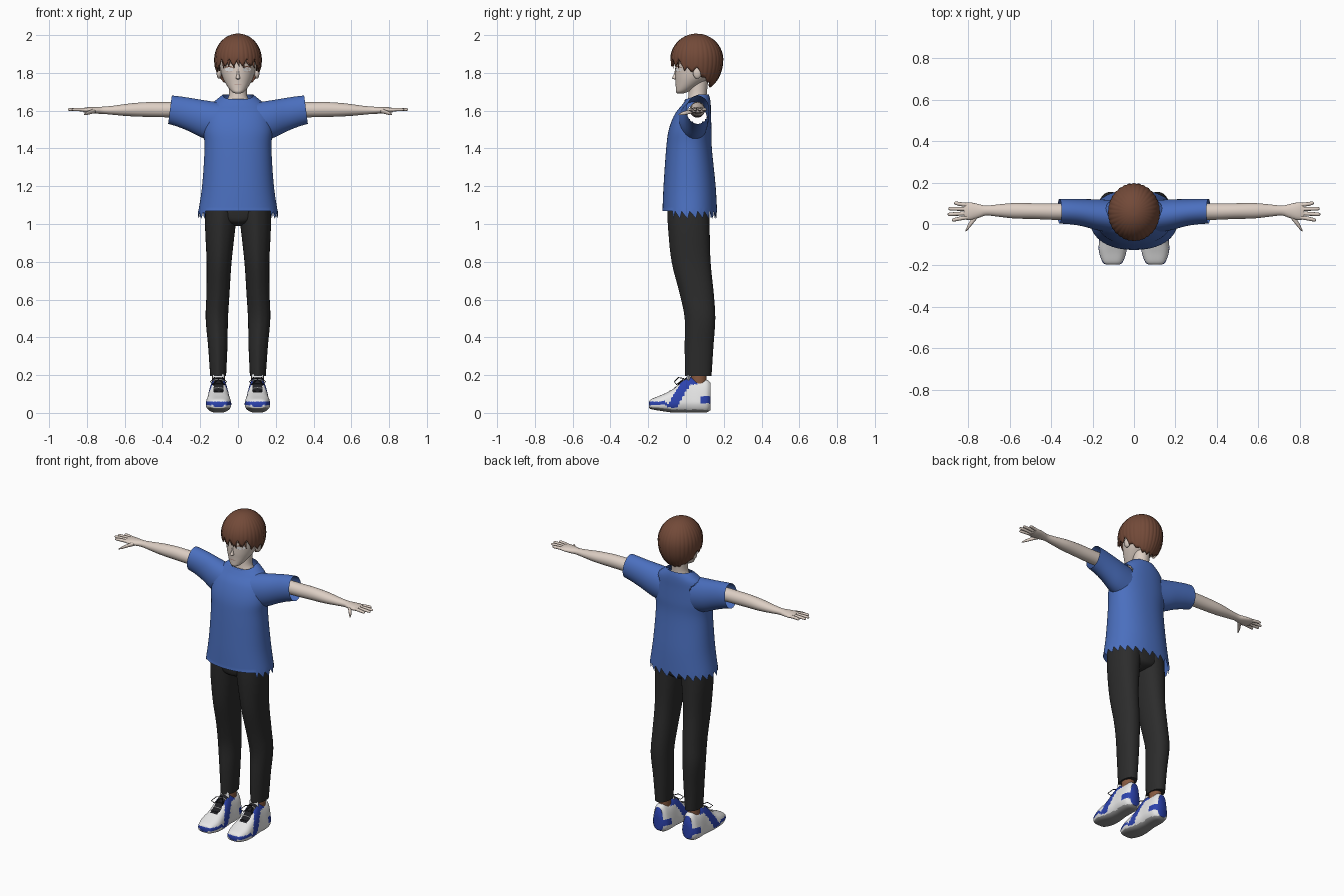
import bpy, bmesh, math
from mathutils import Vector
from mathutils.bvhtree import BVHTree

if "Cube" in bpy.data.objects:
    bpy.data.objects.remove(bpy.data.objects["Cube"])


def material(name, rgb):
    m = bpy.data.materials.new(name)
    m.use_nodes = True
    m.diffuse_color = (*rgb, 1)
    m.node_tree.nodes["Principled BSDF"].inputs["Base Color"].default_value = (*rgb, 1)
    return m


SKIN = material("pale skin", (.72, .62, .55))
HAIR = material("brown hair", (.17, .068, .04))
SHIRT = material("blue cloth", (.07, .16, .52))
PANTS = material("black cloth", (.025, .025, .025))
WHITE = material("white", (.82, .82, .82))
BLUE = material("shoe blue", (.025, .055, .42))
SOLE = material("sole grey", (.3, .3, .3))
ANKLE = material("brown sock", (.24, .1, .05))
DARK = material("dark lace", (.015, .015, .018))
LIP = material("lip pink", (.45, .28, .24))
SIDES = {"left": 1, "right": -1}


def finish(name, bm, mats, rule=None, angle=50):
    """Turn a bmesh into a shaded object, colouring faces by an optional rule."""
    bmesh.ops.recalc_face_normals(bm, faces=bm.faces)
    bm.normal_update()
    if rule:
        for f in bm.faces:
            f.material_index = rule(f.calc_center_median(), f.normal)
    me = bpy.data.meshes.new(name)
    bm.to_mesh(me)
    bm.free()
    ob = bpy.data.objects.new(name, me)
    bpy.context.collection.objects.link(ob)
    for m in mats:
        me.materials.append(m)
    bpy.ops.object.select_all(action='DESELECT')
    ob.select_set(True)
    bpy.context.view_layer.objects.active = ob
    bpy.ops.object.shade_smooth_by_angle(angle=math.radians(angle))
    return ob


def smooth(st, n):
    """Catmull-Rom refinement of a list of stations."""
    out = []
    for i in range(len(st) - 1):
        quad = zip(st[max(i - 1, 0)], st[i], st[i + 1], st[min(i + 2, len(st) - 1)])
        quad = list(quad)
        for k in range(n):
            t = k / n
            out.append([b + .5 * t * (c - a + t * (2*a - 5*b + 4*c - d + t * (3*(b - c) + d - a)))
                        for a, b, c, d in quad])
    return out + [list(st[-1])]


def grid(rows, caps):
    """Skin closed rings of points into a bmesh."""
    bm = bmesh.new()
    rings = [[bm.verts.new(p) for p in row] for row in rows]
    n = len(rings[0])
    for lo, hi in zip(rings, rings[1:]):
        for j in range(n):
            bm.faces.new((lo[j], lo[(j+1) % n], hi[(j+1) % n], hi[j]))
    if caps:
        bm.faces.new(rings[0])
        bm.faces.new(rings[-1])
    return bm


def tube(name, st, mats, axis="Z", seg=32, steps=4, e=2, warp=None, caps=True,
         rule=None, cut=None):
    """Loft of rings; a station is x, y, z and two ring radii."""
    rows = []
    refined = smooth(st, steps)
    for i, (x, y, z, a, b) in enumerate(refined):
        row = []
        for j in range(seg):
            th = 2 * math.pi * j / seg
            c, s = (math.copysign(abs(f(th)) ** (2/e), f(th)) for f in (math.cos, math.sin))
            off = {"X": (0, a*c, b*s), "Y": (a*c, 0, b*s), "Z": (a*c, b*s, 0)}[axis]
            p = Vector((x, y, z)) + Vector(off)
            if warp:
                warp(p, i / (len(refined) - 1), th, j)
            row.append(p)
        rows.append(row)
    bm = grid(rows, caps)
    if cut:
        gone = [f for f in bm.faces if cut(f.calc_center_median())]
        bmesh.ops.delete(bm, geom=gone, context='FACES')
    return finish(name, bm, mats, rule)


def ball(name, loc, size, mat):
    bm = bmesh.new()
    bmesh.ops.create_uvsphere(bm, u_segments=20, v_segments=12, radius=1)
    for v in bm.verts:
        v.co = Vector(loc) + v.co * Vector(size)
    return finish(name, bm, [mat])


def surface(ob):
    return BVHTree.FromPolygons([v.co for v in ob.data.vertices],
                                [p.vertices for p in ob.data.polygons])


def cord(name, pts, r, mat):
    cu = bpy.data.curves.new(name, 'CURVE')
    cu.dimensions, cu.bevel_depth, cu.bevel_resolution = '3D', r, 1
    sp = cu.splines.new('POLY')
    sp.points.add(len(pts) - 1)
    for q, p in zip(sp.points, pts):
        q.co = (*p, 1)
    cu.materials.append(mat)
    bpy.context.collection.objects.link(bpy.data.objects.new(name, cu))


# Head, neck and ears
head = tube("head", [(0, -.032, 1.69, .012, .012), (0, -.02, 1.70, .032, .033),
                     (0, -.002, 1.72, .05, .052), (0, .022, 1.75, .069, .077),
                     (0, .042, 1.78, .083, .099), (0, .055, 1.82, .093, .112),
                     (0, .06, 1.87, .098, .115), (0, .06, 1.92, .09, .105),
                     (0, .06, 1.97, .04, .05)], [SKIN], seg=40)
tube("neck", [(0, .06, 1.625, .08, .05), (0, .06, 1.65, .062, .05),
              (0, .062, 1.69, .047, .048), (0, .07, 1.78, .05, .05)], [SKIN])
tube("nose", [(0, -.056, 1.765, .004, .004), (0, -.061, 1.772, .011, .013),
              (0, -.055, 1.79, .007, .01), (0, -.05, 1.825, .005, .006)], [SKIN], seg=12)
face = surface(head)


def plate(name, x, z, w, h, mat, bend=0, lift=.002):
    """Thin painted oval that follows the face."""
    pts = []
    for i in range(20):
        th = 2 * math.pi * i / 20
        dx = w * math.cos(th)
        px, pz = x + dx, z + h * math.sin(th) - bend * (dx / w) ** 2
        hit = face.ray_cast(Vector((px, -1, pz)), Vector((0, 1, 0)))[0]
        pts.append(hit - Vector((0, lift, 0)))
    bm = bmesh.new()
    bm.faces.new([bm.verts.new(p) for p in pts])
    finish(name, bm, [mat])


for side, s in SIDES.items():
    plate(side + "_eye", s*.047, 1.82, .021, .013, WHITE, .002)
    plate(side + "_lash", s*.047, 1.833, .024, .0028, HAIR, .006, .003)
    plate(side + "_lower_lash", s*.047, 1.807, .016, .0012, LIP, -.003, .003)
    plate(side + "_brow", s*.047, 1.853, .024, .0025, HAIR, .005, .003)
    ball(side + "_ear", (s*.1, .06, 1.803), (.014, .024, .034), SKIN)
plate("mouth", 0, 1.737, .019, .0022, LIP)


# Hair cap with a jagged lower edge
def hair_edge(th, j):
    front, tooth = -math.sin(th), abs((j % 8) - 4) / 4
    if front > .55:
        return 1.835 + .04 * tooth
    if front > -.15:
        return 1.805 + .025 * tooth
    return 1.795 + .075 * max(front, -.9) + .012 * tooth


rows = []
for k in range(1, 19):
    row = []
    for j in range(128):
        th = 2 * math.pi * j / 128
        drop = hair_edge(th, j) - 1.87
        ph = math.acos(drop / (.13 if drop > 0 else .165)) * k / 18
        r = math.sin(ph) * (1 + .012 * math.cos(th * 32) * math.sin(ph))
        z = math.cos(ph) * (.13 if ph < math.pi / 2 else .165)
        row.append((.117*r*math.cos(th), .057 + .131*r*math.sin(th), 1.87 + z))
    rows.append(row)
bm = grid(rows, False)
bm.verts.ensure_lookup_table()
bm.faces.new(bm.verts[:128])
hair = finish("hair", bm, [HAIR])
mod = hair.modifiers.new("thickness", 'SOLIDIFY')
mod.thickness, mod.offset = .008, -1
for i in range(7):
    x = (i - 3) * .025
    y = .057 - .131 * math.sqrt(1 - (x / .117) ** 2)
    tube("fringe_lock_%d" % i, [(x*.6, y + .05, 1.965, .004, .004), (x*.9, y + .012, 1.92, .013, .008),
                                (x, y + .003, 1.87, .011, .007),
                                (x*1.1 + .006, y + .004, 1.822 + .012 * (i % 2), .001, .001)],
         [HAIR], seg=10)


# Shirt body, hollow, with torn hem and collar
def torn(p, u, th, j):
    front = -math.sin(th)
    tooth = (j % 4) / 3
    if u == 0:
        p.z = 1.068 if front > .6 else 1.066 - .038 * tooth
    if u > .87:
        k = (u - .87) / .13 * max(front, 0)
        p.z -= k * .03
        p.y -= k * .018
        if u == 1 and front > .2:
            p.z -= .02 * tooth


tube("shirt_body", [(0, .02, 1.055, .212, .145), (0, .019, 1.2, .19, .138),
                    (0, .016, 1.4, .177, .121), (0, .022, 1.5, .183, .113),
                    (0, .036, 1.58, .17, .096), (0, .055, 1.63, .145, .076),
                    (0, .064, 1.66, .112, .064), (0, .066, 1.685, .08, .055)],
     [SHIRT], seg=96, steps=6, e=2.2, warp=torn, caps=False,
     cut=lambda c: abs(c.x) > .1 and ((c.y - .06) / .055) ** 2 + ((c.z - 1.585) / .055) ** 2 < 1)

for side, s in SIDES.items():
    # Sleeve, open at the cuff
    def cuff(p, u, th, j):
        p.x -= s * u * (p.z - 1.605) * .13
    tube(side + "_sleeve", [(s*.1, .035, 1.535, .08, .108), (s*.18, .045, 1.555, .074, .1),
                            (s*.25, .055, 1.578, .065, .088), (s*.31, .06, 1.595, .061, .08),
                            (s*.36, .062, 1.605, .06, .075)],
         [SHIRT], "X", seg=40, warp=cuff, caps=False)

    # Arm, palm, fingers and thumb
    tube(side + "_arm", [(s*.27, .06, 1.605, .04, .042), (s*.38, .06, 1.605, .04, .04),
                         (s*.48, .062, 1.606, .038, .039), (s*.58, .064, 1.604, .037, .033),
                         (s*.66, .065, 1.602, .029, .024), (s*.715, .065, 1.602, .024, .019),
                         (s*.75, .063, 1.602, .033, .018), (s*.79, .062, 1.603, .042, .016),
                         (s*.82, .062, 1.603, .04, .011)], [SKIN], "X")
    for i, tip in enumerate((.88, .9, .897, .87)):
        y = .033 + i * .0195
        y2 = .02 + i * .027
        tube("%s_finger_%d" % (side, i + 1),
             [(s*.8, y, 1.604, .0095, .009), (s*.84, (y + y2)/2, 1.606, .0095, .009),
              (s*(tip - .008), y2, 1.606, .008, .007), (s*tip, y2, 1.605, .002, .002)],
             [SKIN], "X", seg=12)
    tube(side + "_thumb", [(s*.755, .045, 1.6, .016, .013), (s*.78, .015, 1.593, .016, .011),
                           (s*.8, -.012, 1.586, .013, .009), (s*.815, -.036, 1.58, .003, .003)],
         [SKIN], "X", seg=12)

    # Trouser leg with a pressed front crease
    def crease(p, u, th, j):
        p.y -= .006 * max(-math.sin(th), 0) ** 30
    tube(side + "_trouser_leg", [(s*.086, .015, 1.1, .086, .108), (s*.094, .018, .98, .08, .107),
                                 (s*.1, .03, .8, .066, .1), (s*.106, .06, .63, .061, .087),
                                 (s*.112, .077, .5, .059, .078), (s*.107, .072, .35, .051, .073),
                                 (s*.105, .068, .195, .042, .067)],
         [PANTS], seg=40, steps=5, e=2.2, warp=crease)
    tube(side + "_ankle", [(s*.103, .068, .1, .036, .04), (s*.103, .068, .22, .034, .042)], [ANKLE])

    # Shoe with coloured panels
    def taper(p, u, th, j):
        top = max(0, (p.z - .05) / .14)
        p.x += (s*.103 - p.x) * .4 * top

    def panels(c, n):
        dx, y, z = abs(abs(c.x) - .103), c.y, c.z
        if n.z < -.6:
            return 2
        if dx < .026 and -.1 < y < .015 and n.z > .25:
            return 3
        swoosh = abs(y + .065 - .6 * (z - .05)) < .028 and z > .028
        toe = y < -.1 and .042 < z < .06
        heel = y > .08 and .05 < z < .09
        return 1 if swoosh or toe or heel or (z > .15 and y < .06) else 0

    profile = [(-.196, .03, .055, .028), (-.185, .02, .072, .048), (-.13, .01, .095, .067),
               (-.07, .002, .125, .065), (-.02, .001, .172, .063), (.015, .001, .19, .061),
               (.07, .001, .175, .061), (.11, .003, .175, .054), (.13, .015, .16, .036)]
    shoe = tube(side + "_shoe", [(s*.103, y, (lo + hi)/2, w, (hi - lo)/2) for y, lo, hi, w in profile],
                [WHITE, BLUE, SOLE, DARK], "Y", seg=64, steps=6, e=3, warp=taper, rule=panels)
    tube(side + "_shoe_tongue", [(s*.103, .01, .15, .03, .012), (s*.103, .014, .19, .032, .01),
                                 (s*.103, .012, .206, .024, .006)], [WHITE], seg=16)
    # Laces laid over the shoe, with a loose bow
    top = surface(shoe)
    for i in range(4):
        pts = [top.ray_cast(Vector((s*.103 + k*.009, -.085 + i*.024, 1)), Vector((0, 0, -1)))[0]
               for k in range(-3, 4)]
        cord("%s_lace_%d" % (side, i + 1), pts, .003, WHITE if i % 2 else DARK)
    for k in (-1, 1):
        cord("%s_bow_%s" % (side, "outer" if k == s else "inner"),
             [(s*.103, -.012, .182), (s*.103 + k*.022, -.04, .187), (s*.103 + k*.042, -.062, .165),
              (s*.103 + k*.03, -.05, .15), (s*.103, -.014, .178)], .0025, DARK)

# Trouser seat under the shirt
tube("trouser_seat", [(0, .018, .99, .02, .05), (0, .018, 1.01, .09, .095),
                      (0, .017, 1.05, .16, .106), (0, .016, 1.12, .17, .108)], [PANTS], e=2.3)
